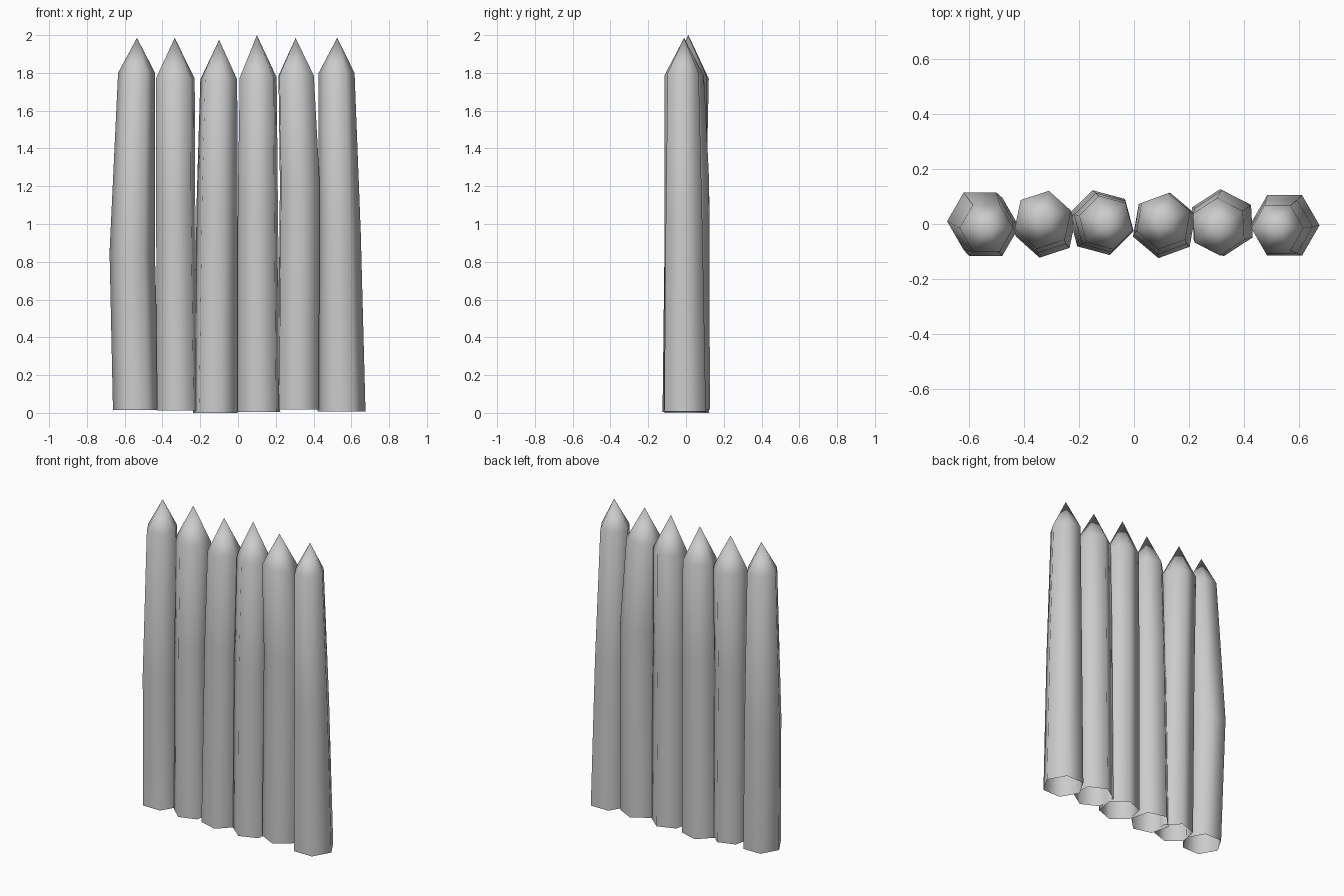
import bpy, bmesh
from math import cos, sin, radians, pi

cube = bpy.data.objects.get("Cube")
if cube:
    bpy.data.objects.remove(cube, do_unlink=True)

wood = bpy.data.materials.new("plain grey")
wood.use_nodes = True
grey = (0.6, 0.6, 0.6, 1)
wood.diffuse_color = grey
wood.node_tree.nodes["Principled BSDF"].inputs["Base Color"].default_value = grey


def stake(name, turn, rings, tip):
    """Open-bottomed six-sided pole; each ring is (x, y, z, radius)."""
    bm = bmesh.new()
    loops = []
    for x, y, z, r in rings:
        angles = [radians(turn) + i * pi / 3 for i in range(6)]
        loops.append([bm.verts.new((x + r * cos(a), y + r * sin(a), z)) for a in angles])
    apex = bm.verts.new(tip)
    for i in range(6):
        j = (i + 1) % 6
        for low, high in zip(loops, loops[1:]):
            bm.faces.new((low[i], low[j], high[j], high[i]))
        bm.faces.new((loops[-1][i], loops[-1][j], apex))
    mesh = bpy.data.meshes.new(name)
    bm.to_mesh(mesh)
    bm.free()
    mesh.shade_smooth()
    mesh.materials.append(wood)
    bpy.context.collection.objects.link(bpy.data.objects.new(name, mesh))


# Palisade stakes from the right end to the left: base, belly, shoulder, tip
stake("stake_1", 0, [(-.54, -.01, .015, .122), (-.56, .01, .85, .12), (-.537, -.015, 1.8, .098)],
      (-.535, -.01, 1.985))
stake("stake_2", 18, [(-.32, -.01, .012, .115), (-.33, 0, 1.1, .109), (-.332, .015, 1.77, .108)],
      (-.335, .02, 1.985))
stake("stake_3", -15, [(-.12, .005, 0, .122), (-.11, .005, 1.15, .112), (-.102, .005, 1.765, .101)],
      (-.1, 0, 1.975))
stake("stake_4", 20, [(.11, -.005, .005, .121), (.105, 0, 1.1, .113), (.107, .01, 1.775, .104)],
      (.1, .012, 2))
stake("stake_5", 33, [(.32, .005, .018, .122), (.327, .005, 1.22, .118), (.308, -.01, 1.785, .105)],
      (.305, -.01, 1.985))
stake("stake_6", 0, [(.548, -.005, .008, .127), (.537, -.01, .95, .113), (.522, -.015, 1.8, .095)],
      (.525, -.01, 1.985))
